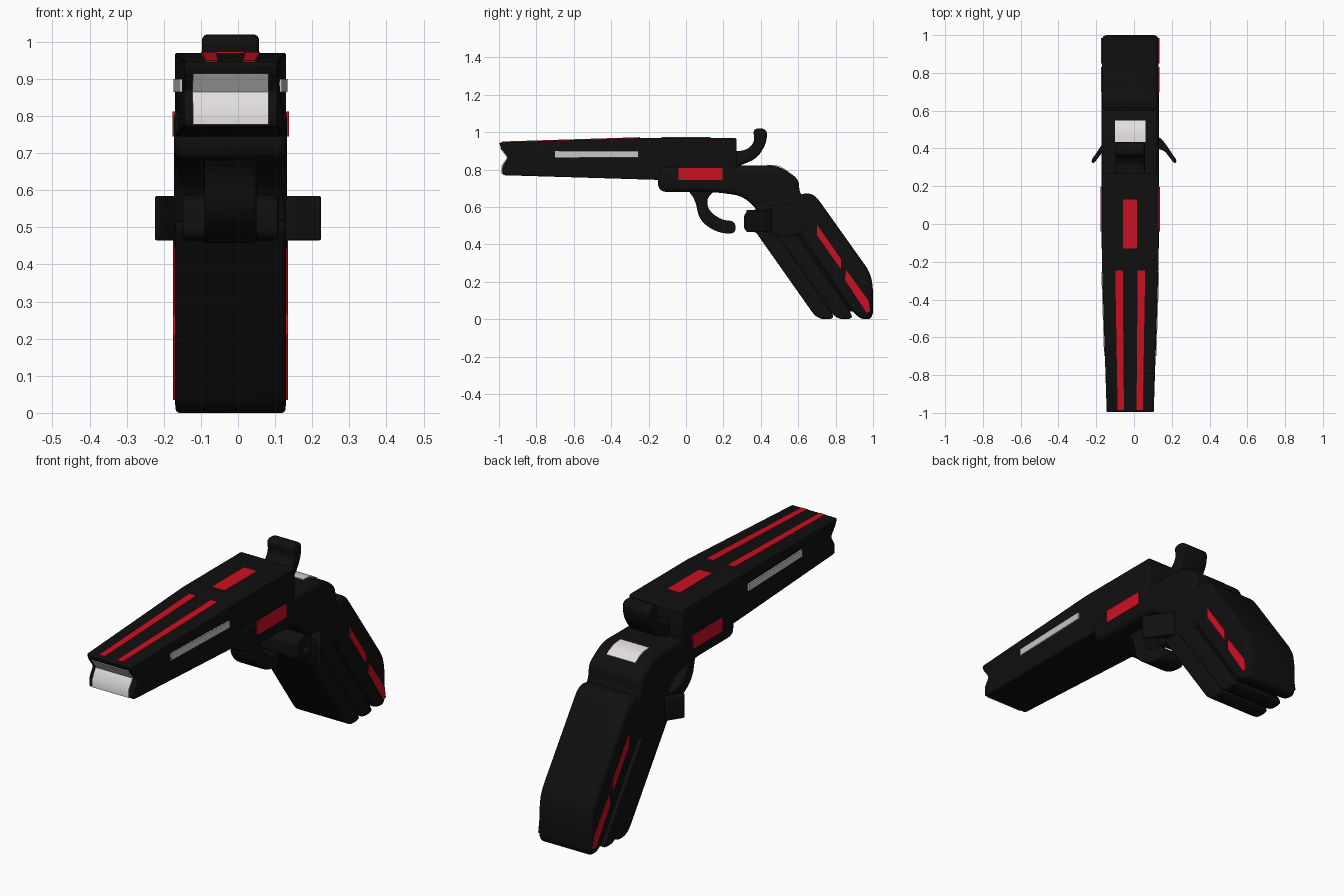
import bpy, bmesh, math
from mathutils import Vector

if "Cube" in bpy.data.objects:
    bpy.data.objects.remove(bpy.data.objects["Cube"])

CX = -0.02  # the body sits slightly left of centre


def material(name, rgb):
    m = bpy.data.materials.new(name)
    m.diffuse_color = (*rgb, 1)
    m.use_nodes = True
    m.node_tree.nodes["Principled BSDF"].inputs["Base Color"].default_value = m.diffuse_color
    return m


BLACK = material("black", (0.005, 0.005, 0.005))
RED = material("red", (0.6, 0.005, 0.016))
WHITE = material("white", (0.76, 0.73, 0.74))
GREY = material("light_grey", (0.57, 0.57, 0.57))


def fillet(pts, r, steps=5):
    """Round every corner of a closed outline."""
    out = []
    pts = [Vector(p) for p in pts]
    for i, p in enumerate(pts):
        a, b = pts[i - 1] - p, pts[(i + 1) % len(pts)] - p
        s = p + a.normalized() * min(r, a.length * 0.46)
        e = p + b.normalized() * min(r, b.length * 0.46)
        for k in range(steps + 1):
            t = k / steps
            out.append(s * (1 - t) ** 2 + p * 2 * t * (1 - t) + e * t * t)
    return out


def slab(name, pts, lo, hi, mat=BLACK, bevel=0.0, r=0.0, axis="x"):
    """Extrude an outline (yz along x, or xy along z), round its rims, narrow it to the muzzle."""
    if r:
        pts = fillet(pts, r)
    bm = bmesh.new()
    if axis == "x":
        place = lambda p, h: (h, p[0], p[1])
    else:
        place = lambda p, h: (p[0], p[1], h)
    rings = [[bm.verts.new(place(p, h)) for p in pts] for h in (lo, hi)]
    caps = [bm.faces.new(ring) for ring in rings]
    n = len(pts)
    for i in range(n):
        j = (i + 1) % n
        bm.faces.new((rings[0][i], rings[0][j], rings[1][j], rings[1][i]))
    bmesh.ops.recalc_face_normals(bm, faces=bm.faces)
    if bevel:
        edges = [e for f in caps for e in f.edges]
        bmesh.ops.bevel(bm, geom=edges, offset=bevel, segments=4, profile=0.5,
                        affect='EDGES', clamp_overlap=True)
    if axis == "x":
        for v in bm.verts:
            t = max(0.0, -0.2 - v.co.y) / 0.8
            v.co.x = v.co.x * (1 - 0.17 * t) + CX
    mesh = bpy.data.meshes.new(name)
    bm.to_mesh(mesh)
    bm.free()
    mesh.materials.append(mat)
    ob = bpy.data.objects.new(name, mesh)
    bpy.context.collection.objects.link(ob)
    bpy.ops.object.select_all(action='DESELECT')
    ob.select_set(True)
    bpy.context.view_layer.objects.active = ob
    bpy.ops.object.shade_smooth_by_angle(angle=math.radians(35))
    return ob


def side_plates(name, pts, mat, half=0.15):
    """Thin painted plate on both sides."""
    for tag, s in (("left", -1), ("right", 1)):
        a, b = sorted((s * (half - 0.003), s * (half + 0.005)))
        slab(f"{name}_{tag}", pts, a, b, mat)


# barrel with notched muzzle
slab("barrel", [(-1.0, 0.945), (-0.99, 0.915), (-0.95, 0.865), (-0.98, 0.82), (-0.98, 0.77),
                (-0.15, 0.745), (0.2, 0.74), (0.27, 0.81), (0.27, 0.97), (-0.2, 0.97)],
     -0.15, 0.15, bevel=0.026, r=0.014)
slab("muzzle_face", [(-0.995, 0.915), (-0.957, 0.865), (-0.987, 0.82), (-0.987, 0.777),
                     (-0.979, 0.777), (-0.979, 0.82), (-0.949, 0.865), (-0.987, 0.915)],
     -0.122, 0.122, WHITE)

# receiver curving down into the grip
slab("receiver", [(-0.15, 0.82), (-0.15, 0.68), (0.15, 0.68), (0.3, 0.66), (0.39, 0.58), (0.38, 0.46),
                  (0.56, 0.42), (0.74, 0.53), (0.605, 0.67), (0.605, 0.75), (0.49, 0.822)],
     -0.152, 0.152, bevel=0.026, r=0.05)


# grip: slanted finger ridges in front, thick shell behind
def slant(off, z):
    return (0.37 + off + (0.47 - z) * 0.705, z)


slab("grip_core", [slant(0.03, 0.48), slant(0.03, 0.04), slant(0.26, 0.04), slant(0.26, 0.5)],
     -0.125, 0.125, bevel=0.02, r=0.03)
for i, (a, b, top) in enumerate([(0.0, 0.105, 0.52), (0.1, 0.205, 0.6)]):
    slab(f"grip_ridge_{i + 1}", [slant(a, top), slant(a, 0.0), slant(b - 0.01, 0.0),
                                 slant(b, 0.05), slant(b, top)],
         -0.148, 0.148, bevel=0.03, r=0.05)
slab("grip_shell", [(0.5, 0.6), (0.61, 0.672), (0.685, 0.672), (0.985, 0.25), (1.0, 0.17),
                    (1.0, 0.0), (0.93, 0.0), slant(0.215, 0.06)],
     -0.15, 0.15, bevel=0.028, r=0.05)

# hammer and trigger
slab("hammer", [(0.24, 0.90), (0.32, 0.90), (0.37, 0.95), (0.355, 1.02), (0.435, 1.02),
                (0.43, 0.94), (0.38, 0.86), (0.24, 0.80)], -0.077, 0.077, bevel=0.018, r=0.04)
slab("trigger", [(0.0, 0.70), (0.05, 0.64), (0.07, 0.53), (0.16, 0.465), (0.265, 0.453),
                 (0.265, 0.525), (0.19, 0.53), (0.12, 0.58), (0.11, 0.65), (0.17, 0.70)],
     -0.07, 0.07, bevel=0.016, r=0.06)

# curved wings in front of the grip
half = [(0.1, 0.405), (0.16, 0.39), (0.19, 0.35), (0.215, 0.318), (0.228, 0.335),
        (0.2, 0.375), (0.17, 0.42), (0.13, 0.47)]
for tag, s in (("left", -1), ("right", 1)):
    slab(f"wing_{tag}", [(s * x, y) for x, y in half], 0.465, 0.585, bevel=0.008, r=0.03, axis="z")
slab("grip_guard", [(0.31, 0.47), (0.31, 0.57), (0.42, 0.6), (0.42, 0.46)],
     -0.13, 0.13, bevel=0.025, r=0.03)

# painted plates
for tag, s in (("left", -1), ("right", 1)):
    a, b = sorted((s * 0.04, s * 0.08))
    slab(f"top_stripe_{tag}", [(-0.985, 0.95), (-0.245, 0.973), (-0.245, 0.966), (-0.985, 0.943)], a, b, RED)
slab("top_plate", [(-0.13, 0.966), (0.13, 0.966), (0.13, 0.974), (-0.13, 0.974)], -0.037, 0.037, RED)
slab("rear_plate", [(0.435, 0.826), (0.485, 0.823), (0.51, 0.814), (0.548, 0.791),
                    (0.544, 0.784), (0.506, 0.806), (0.435, 0.818)], -0.08, 0.08, WHITE)
side_plates("barrel_strip", [(-0.7, 0.865), (-0.255, 0.865), (-0.255, 0.9), (-0.7, 0.9)], GREY)
side_plates("receiver_plate", [(-0.04, 0.745), (0.195, 0.745), (0.195, 0.812), (-0.04, 0.812)], RED, 0.152)
side_plates("grip_strip_upper", [(0.7, 0.505), (0.83, 0.32), (0.83, 0.265), (0.7, 0.45)], RED)
side_plates("grip_strip_lower", [(0.855, 0.265), (0.975, 0.1), (0.985, 0.04), (0.965, 0.035), (0.85, 0.21)], RED)
